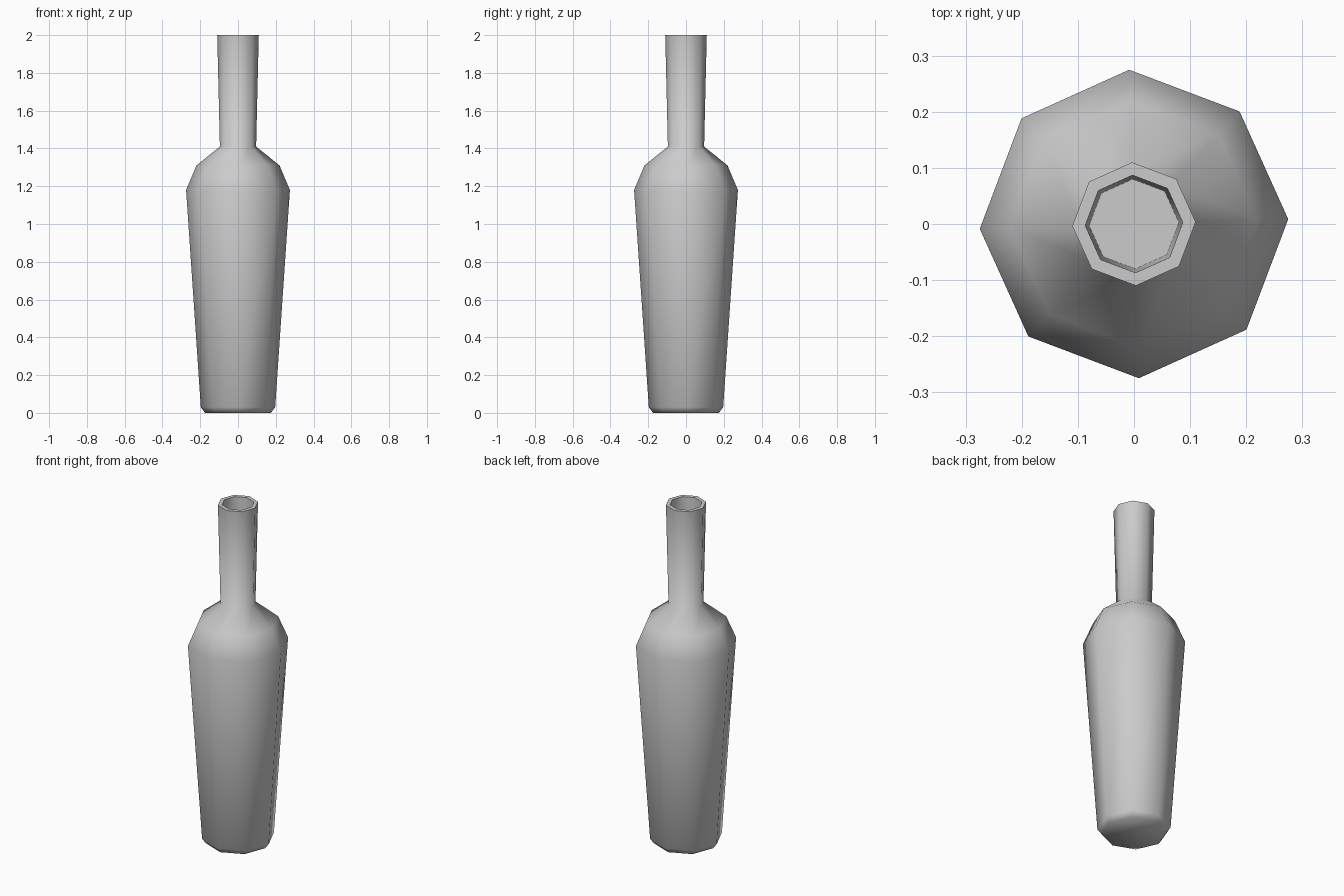
import bpy
import bmesh
from math import cos, sin, tau, radians

cube = bpy.data.objects.get("Cube")
if cube:
    bpy.data.objects.remove(cube)

SIDES = 8
TWIST = radians(1.8)

# One plain grey for the whole bottle
grey = bpy.data.materials.new("plain_grey")
grey.use_nodes = True
colour = (0.6, 0.6, 0.6, 1)
grey.diffuse_color = colour
grey.node_tree.nodes["Principled BSDF"].inputs["Base Color"].default_value = colour

# Radius and height from the base, up the outside, over the lip and into the mouth
profile = [
    (0.175, 0.0), (0.197, 0.03), (0.275, 1.18), (0.22, 1.31),
    (0.096, 1.41), (0.11, 2.0), (0.087, 2.0), (0.08, 1.75),
]


def lathe(name, points):
    """Turn a profile into a closed, faceted solid."""
    bm = bmesh.new()
    rings = []
    for radius, z in points:
        angles = [TWIST + tau * i / SIDES for i in range(SIDES)]
        rings.append([bm.verts.new((radius * cos(a), radius * sin(a), z)) for a in angles])
    for low, high in zip(rings, rings[1:]):
        for i in range(SIDES):
            j = (i + 1) % SIDES
            bm.faces.new((low[i], low[j], high[j], high[i]))
    bm.faces.new(rings[0][::-1])
    bm.faces.new(rings[-1])
    mesh = bpy.data.meshes.new(name)
    bm.to_mesh(mesh)
    bm.free()
    mesh.materials.append(grey)
    obj = bpy.data.objects.new(name, mesh)
    bpy.context.collection.objects.link(obj)
    return obj


# Bottle with soft sides and a crisp lip
bottle = lathe("bottle", profile)
bpy.ops.object.select_all(action="DESELECT")
bottle.select_set(True)
bpy.context.view_layer.objects.active = bottle
bpy.ops.object.shade_smooth_by_angle(angle=radians(60))
